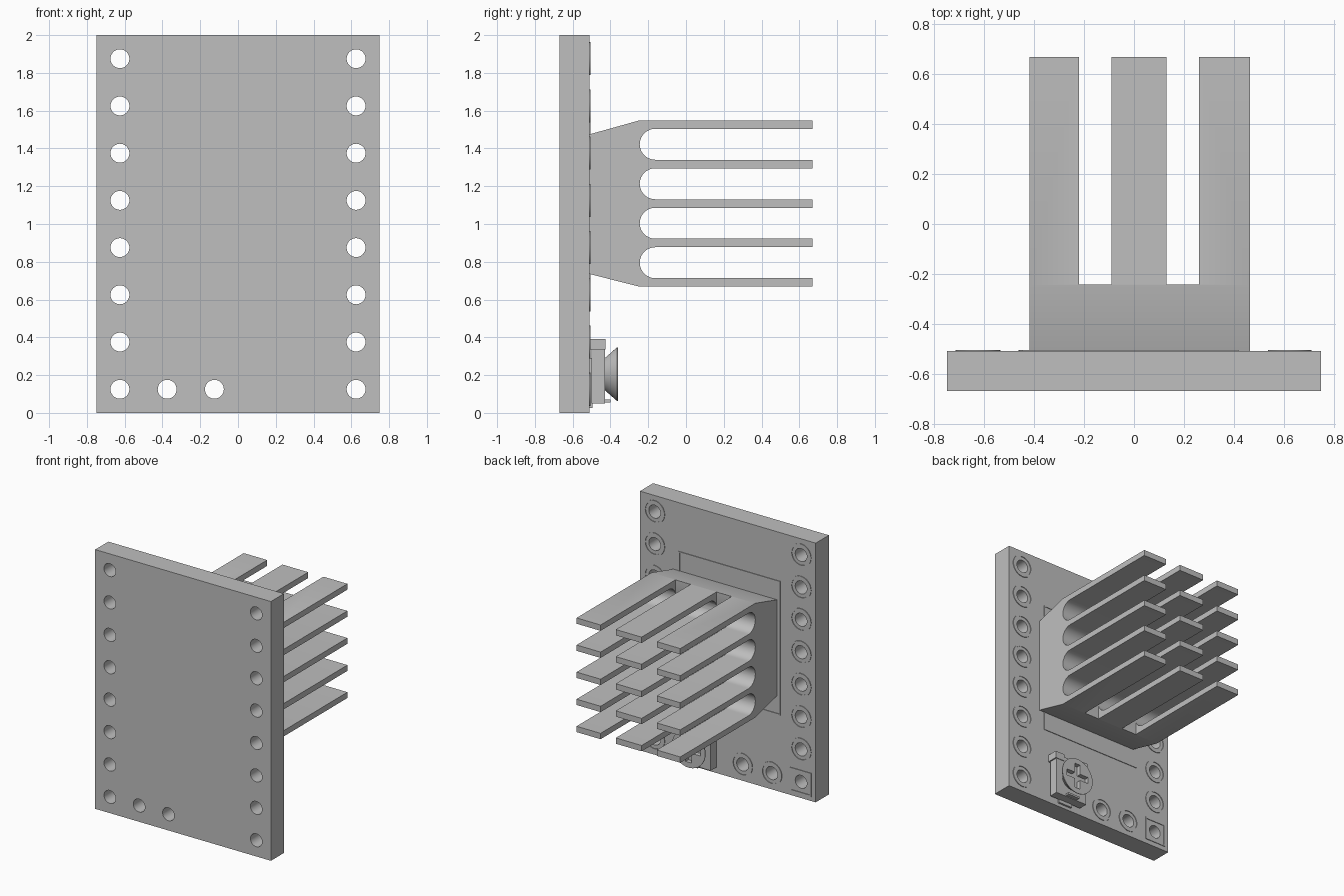
import bpy, bmesh
from math import sin, cos, pi
from mathutils import Matrix, Vector

cube = bpy.data.objects.get("Cube")
if cube:
    bpy.data.objects.remove(cube, do_unlink=True)

grey = bpy.data.materials.new("plain_grey")
grey.use_nodes = True
COLOR = (0.52, 0.52, 0.52, 1)
grey.diffuse_color = COLOR
grey.node_tree.nodes["Principled BSDF"].inputs["Base Color"].default_value = COLOR

BACK = -0.51      # rear face of the board
FACE_Y = Matrix.Rotation(-pi / 2, 4, 'X')   # turns a z axis onto +y


def finish(name, bm):
    bmesh.ops.recalc_face_normals(bm, faces=bm.faces)
    mesh = bpy.data.meshes.new(name)
    bm.to_mesh(mesh)
    bm.free()
    mesh.materials.append(grey)
    obj = bpy.data.objects.new(name, mesh)
    bpy.context.collection.objects.link(obj)
    return obj


def activate(obj):
    bpy.ops.object.select_all(action='DESELECT')
    obj.select_set(True)
    bpy.context.view_layer.objects.active = obj


def smooth(obj):
    activate(obj)
    bpy.ops.object.shade_smooth_by_angle(angle=pi / 6)


def add_box(bm, x, y, z):
    """Box from three (low, high) ranges."""
    size = [b - a for a, b in (x, y, z)]
    mid = [(a + b) / 2 for a, b in (x, y, z)]
    bmesh.ops.create_cube(bm, size=1, matrix=Matrix.Translation(mid) @ Matrix.Diagonal((*size, 1)))


def add_cone(bm, x, z, y0, y1, r0, r1, segments=32):
    """Cylinder or cone along y."""
    bmesh.ops.create_cone(bm, cap_ends=True, segments=segments, radius1=r0, radius2=r1,
                          depth=y1 - y0, matrix=Matrix.Translation((x, (y0 + y1) / 2, z)) @ FACE_Y)


def cut(obj, bm):
    cutter = finish("cutter", bm)
    cutter.hide_render = True
    mod = obj.modifiers.new("cut", 'BOOLEAN')
    mod.operation = 'DIFFERENCE'
    mod.solver = 'EXACT'
    mod.object = cutter
    activate(obj)
    bpy.ops.object.modifier_apply(modifier=mod.name)
    bpy.data.objects.remove(cutter, do_unlink=True)


def add_band(bm, outer, inner, y0, y1):
    """Flat closed band between two matching x-z outlines."""
    rings = [[bm.verts.new((x, y, z)) for x, z in loop]
             for loop, y in ((outer, y0), (outer, y1), (inner, y1), (inner, y0))]
    n = len(outer)
    for a, b in zip(rings, rings[1:] + rings[:1]):
        for i in range(n):
            j = (i + 1) % n
            bm.faces.new((a[i], a[j], b[j], b[i]))


def circle(x, z, r, n=32):
    return [(x + r * cos(2 * pi * i / n), z + r * sin(2 * pi * i / n)) for i in range(n)]


def rect(x0, x1, z0, z1, inset=0):
    x0, x1, z0, z1 = x0 + inset, x1 - inset, z0 + inset, z1 - inset
    return [(x0, z0), (x1, z0), (x1, z1), (x0, z1)]


# Circuit board with pin holes
holes = [(side * 0.625, 0.125 + 0.25 * i) for side in (-1, 1) for i in range(8)]
holes += [(-0.375, 0.125), (-0.125, 0.125)]
bm = bmesh.new()
add_box(bm, (-0.75, 0.75), (-0.67, BACK), (0, 2))
board = finish("circuit_board", bm)
bm = bmesh.new()
for x, z in holes:
    add_cone(bm, x, z, -0.8, -0.4, 0.05, 0.05)
cut(board, bm)
smooth(board)

# Raised printed outlines: rings, a square at the first pin, a heatsink frame
bm = bmesh.new()
top = BACK + 0.005
for x, z in holes:
    if (x, z) == holes[0]:
        d = 0.09
        square = (x - d, x + d, z - d, z + d)
        add_band(bm, rect(*square), rect(*square, inset=0.01), BACK, top)
    else:
        add_band(bm, circle(x, z, 0.0875), circle(x, z, 0.0765), BACK, top)
frame = (-0.45, 0.42, 0.59, 1.625)
add_band(bm, rect(*frame), rect(*frame, inset=0.01), BACK, top)
smooth(finish("printed_outlines", bm))

# Heatsink: comb profile in y-z, extruded along x
FINS, PITCH, THICK, TIP, ROOT, LOW = 5, 0.209, 0.045, 0.67, -0.245, 0.668
profile = [(BACK, 0.735), (ROOT, LOW)]
r = (PITCH - THICK) / 2
for i in range(FINS):
    z0 = LOW + i * PITCH
    profile += [(TIP, z0), (TIP, z0 + THICK)]
    if i < FINS - 1:
        for k in range(17):
            t = -pi / 2 + pi * k / 16
            profile.append((ROOT + r - r * cos(t), z0 + THICK + r + r * sin(t)))
profile += [(ROOT, z0 + THICK), (BACK, 1.475)]
bm = bmesh.new()
face = bm.faces.new([bm.verts.new((-0.42, y, z)) for y, z in profile])
moved = bmesh.ops.extrude_face_region(bm, geom=[face])["geom"]
bmesh.ops.translate(bm, vec=Vector((0.885, 0, 0)),
                    verts=[v for v in moved if isinstance(v, bmesh.types.BMVert)])
heatsink = finish("heatsink", bm)
bm = bmesh.new()
for x in ((-0.22, -0.09), (0.13, 0.26)):
    add_box(bm, x, (ROOT + 0.003, 1), (0.4, 1.8))
cut(heatsink, bm)
smooth(heatsink)

# Trimmer body with its solder tabs
TX, TZ = 0.23, 0.205
bm = bmesh.new()
add_box(bm, (TX - 0.14, TX + 0.14), (-0.5, -0.43), (0.05, 0.37))
finish("trimmer_body", bm)
bm = bmesh.new()
for side in (-1, 1):
    x = TX + side * 0.11
    add_box(bm, (x - 0.04, x + 0.04), (BACK, -0.425), (0.335, 0.39))
add_box(bm, (TX - 0.06, TX + 0.06), (BACK, -0.495), (0.025, 0.29))
add_box(bm, (TX - 0.05, TX + 0.05), (-0.43, -0.4), (0.055, 0.07))
finish("trimmer_tabs", bm)

# Flared trimmer knob with a cross slot
bm = bmesh.new()
add_cone(bm, TX, TZ, -0.43, -0.365, 0.085, 0.142, 48)
add_cone(bm, TX, TZ, -0.365, -0.36, 0.142, 0.142, 48)
bmesh.ops.remove_doubles(bm, verts=bm.verts, dist=0.0001)
inner = [f for f in bm.faces if len(f.verts) > 4 and abs(f.calc_center_median().y + 0.365) < 0.001]
bmesh.ops.delete(bm, geom=inner, context='FACES_ONLY')
knob = finish("trimmer_knob", bm)
for dx, dz in ((0.1, 0.025), (0.025, 0.1)):
    bm = bmesh.new()
    add_box(bm, (TX - dx, TX + dx), (-0.395, -0.3), (TZ - dz, TZ + dz))
    cut(knob, bm)
smooth(knob)
